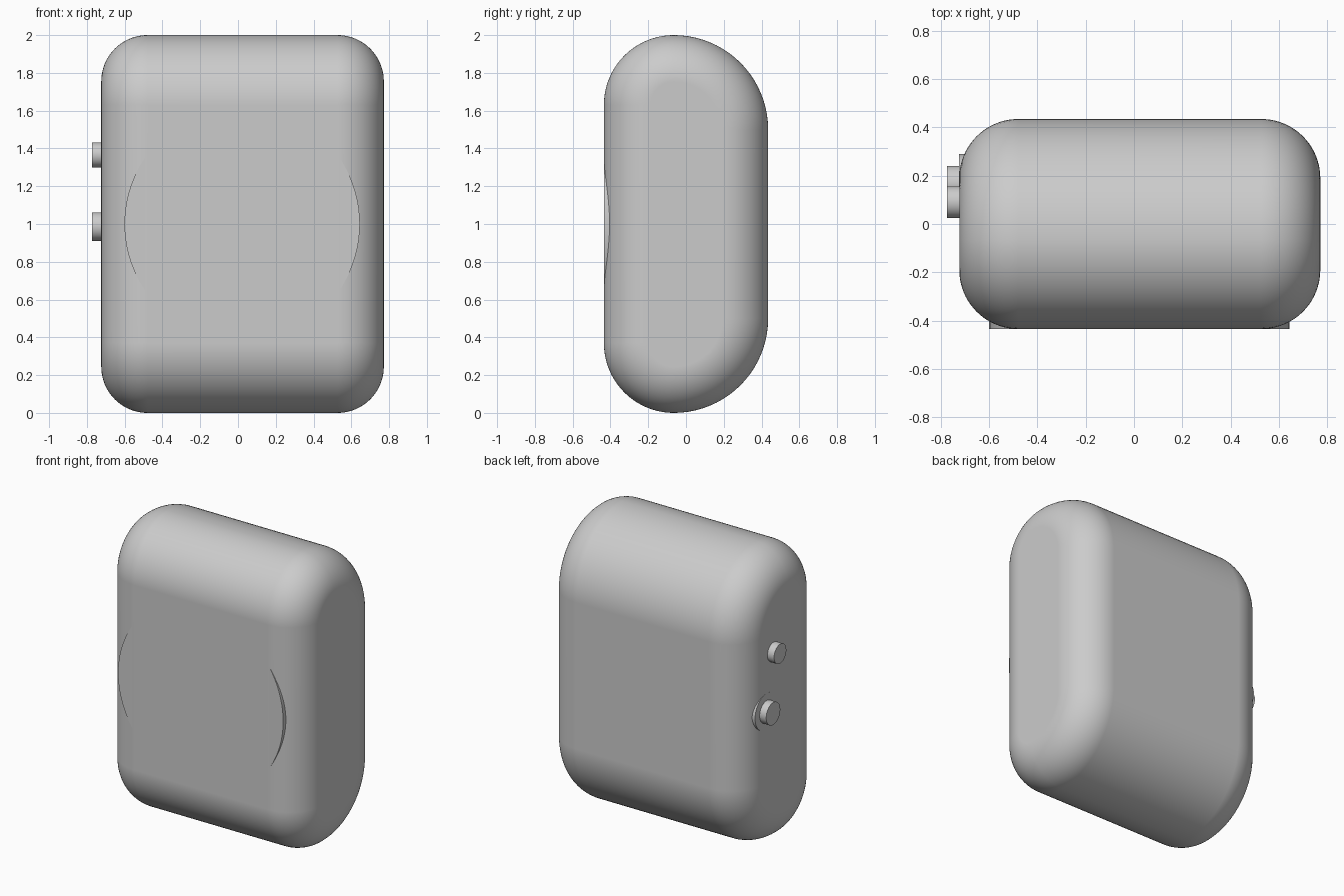
import bpy, bmesh, math
from mathutils import Matrix

cube = bpy.data.objects.get("Cube")
if cube:
    bpy.data.objects.remove(cube, do_unlink=True)

grey = bpy.data.materials.new("light grey")
grey.use_nodes = True
colour = (0.6, 0.6, 0.6, 1)
grey.diffuse_color = colour
grey.node_tree.nodes["Principled BSDF"].inputs["Base Color"].default_value = colour


def finish(name, bm):
    """Turn a bmesh into a named, smooth-shaded object."""
    bmesh.ops.recalc_face_normals(bm, faces=bm.faces[:])
    mesh = bpy.data.meshes.new(name)
    bm.to_mesh(mesh)
    bm.free()
    mesh.materials.append(grey)
    obj = bpy.data.objects.new(name, mesh)
    bpy.context.collection.objects.link(obj)
    bpy.ops.object.select_all(action="DESELECT")
    obj.select_set(True)
    bpy.context.view_layer.objects.active = obj
    bpy.ops.object.shade_smooth_by_angle(angle=math.radians(35))
    obj.modifiers.new("Even Shading", "WEIGHTED_NORMAL").keep_sharp = True
    return obj


def disc(name, axis, radius, outer, inner, centre):
    """Cylinder along x or y between outer and inner; centre holds the other two coordinates."""
    bm = bmesh.new()
    mid = (outer + inner) / 2
    if axis == "X":
        turn, place = "Y", (mid, *centre)
    else:
        turn, place = "X", (centre[0], mid, centre[1])
    matrix = Matrix.Translation(place) @ Matrix.Rotation(math.pi / 2, 4, turn)
    bmesh.ops.create_cone(bm, cap_ends=True, segments=96, radius1=radius, radius2=radius,
                          depth=abs(outer - inner), matrix=matrix)
    return finish(name, bm)


# Body: rounded side profile lofted across x, with rounded rims
LEFT, RIGHT, HALF_DEPTH, HEIGHT = 0.772, -0.724, 0.435, 2.0
FRONT_R, BACK_R, RIM = 0.37, 0.50, 0.245
STEPS = 20


def profile(inset):
    """Side outline as (y, z), shrunk inward by inset."""
    corners = [
        (HALF_DEPTH, HEIGHT, -1, -1, BACK_R, 0),
        (-HALF_DEPTH, HEIGHT, 1, -1, FRONT_R, 1),
        (-HALF_DEPTH, 0, 1, 1, FRONT_R, 2),
        (HALF_DEPTH, 0, -1, 1, BACK_R, 3),
    ]
    points = []
    for y, z, sy, sz, radius, quarter in corners:
        # the arcs meet at the top and bottom, so each drops its last or first shared point
        first = 1 if quarter in (1, 3) else 0
        for i in range(first, STEPS + 1):
            a = (quarter + i / STEPS) * math.pi / 2
            r = radius - inset
            points.append((y + sy * radius + r * math.cos(a), z + sz * radius + r * math.sin(a)))
    return points


stations = []
for i in range(STEPS + 1):
    a = i / STEPS * math.pi / 2
    stations.append((RIGHT + RIM * (1 - math.cos(a)), RIM * (1 - math.sin(a))))
for i in range(STEPS + 1):
    a = i / STEPS * math.pi / 2
    stations.append((LEFT - RIM * (1 - math.sin(a)), RIM * (1 - math.cos(a))))

bm = bmesh.new()
rings = [[bm.verts.new((x, y, z)) for y, z in profile(inset)] for x, inset in stations]
for a, b in zip(rings, rings[1:]):
    for i in range(len(a)):
        j = (i + 1) % len(a)
        bm.faces.new((a[i], a[j], b[j], b[i]))
bm.faces.new(rings[0])
bm.faces.new(rings[-1])
finish("body", bm)

# Round front plate, flush with the front face
disc("front_plate", "Y", 0.623, -0.4345, -0.36, (0.022, 1.0))

# Controls on the right side
disc("upper_button", "X", 0.066, -0.774, -0.68, (0.09, 1.366))
disc("lower_button", "X", 0.076, -0.774, -0.68, (0.165, 0.986))
disc("lower_button_rim", "X", 0.125, -0.7245, -0.66, (0.165, 0.986))
